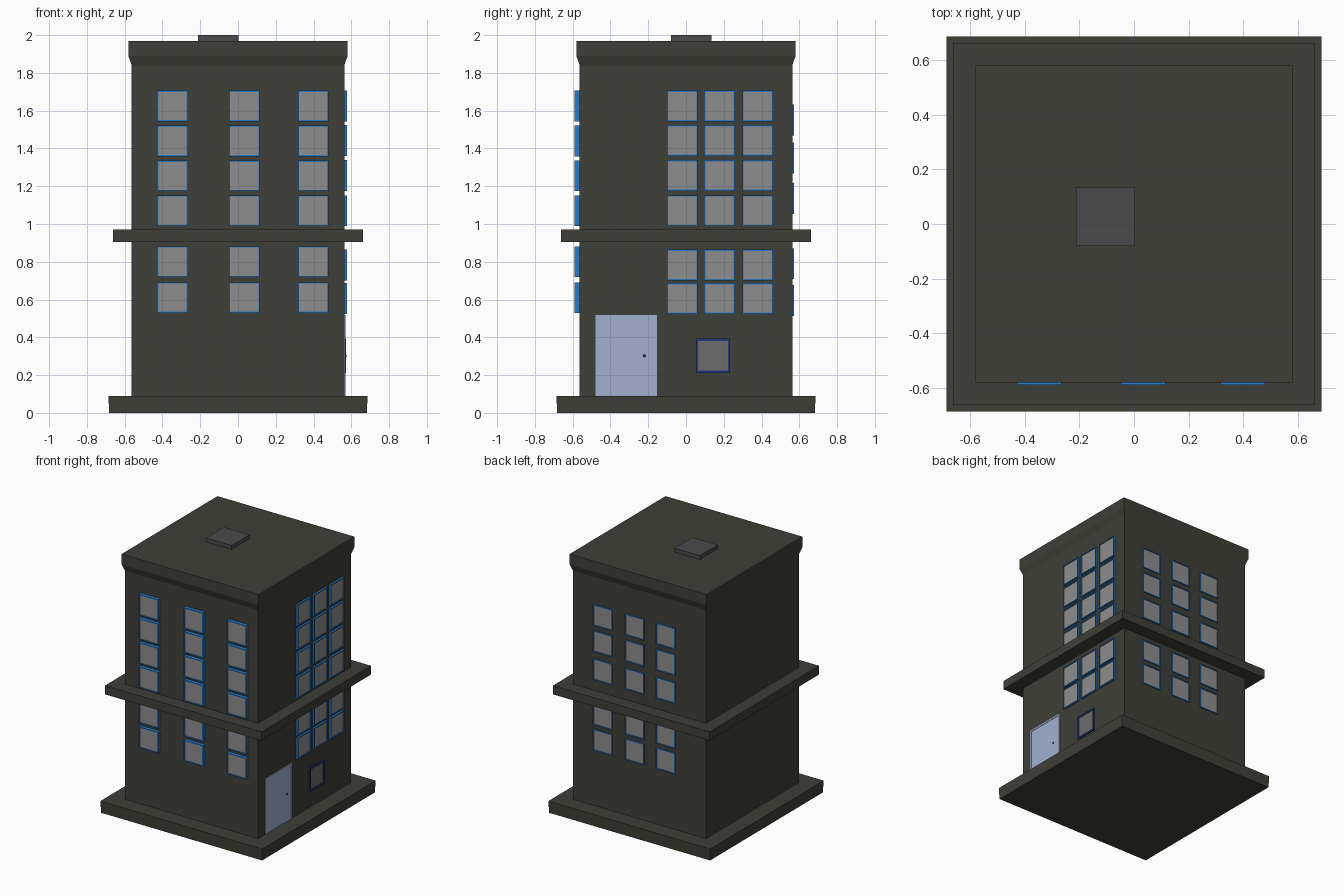
import bpy, bmesh
from math import pi
from mathutils import Matrix, Vector

if "Cube" in bpy.data.objects:
    bpy.data.objects.remove(bpy.data.objects["Cube"])


def mat(name, r, g, b):
    m = bpy.data.materials.new(name)
    m.diffuse_color = (r, g, b, 1)
    m.use_nodes = True
    m.node_tree.nodes["Principled BSDF"].inputs["Base Color"].default_value = m.diffuse_color
    return m


STONE = mat("dark_stone", 0.05, 0.05, 0.04)
HATCH = mat("hatch_grey", 0.07, 0.07, 0.07)
BLUE = mat("blue_frame", 0.025, 0.2, 0.6)
NAVY = mat("navy_frame", 0.016, 0.04, 0.22)
GLASS = mat("pane_grey", 0.27, 0.27, 0.27)
DARK_GLASS = mat("dark_pane", 0.15, 0.15, 0.15)
DOOR = mat("pale_blue", 0.36, 0.44, 0.64)
KNOB = mat("knob_dark", 0.03, 0.03, 0.05)

# Wall frames: local x runs along the wall, local -y points outwards
FRONT, RIGHT, BACK = (Matrix.Rotation(a, 4, 'Z') for a in (0, pi / 2, pi))


def finish(name, bm, mats, xf=Matrix()):
    bm.transform(xf)
    bmesh.ops.recalc_face_normals(bm, faces=bm.faces)
    me = bpy.data.meshes.new(name)
    bm.to_mesh(me)
    bm.free()
    for m in mats:
        me.materials.append(m)
    ob = bpy.data.objects.new(name, me)
    bpy.context.collection.objects.link(ob)
    return ob


def add_box(bm, lo, hi):
    lo, hi = Vector(lo), Vector(hi)
    m = Matrix.Translation((lo + hi) / 2) @ Matrix.Diagonal((*(hi - lo), 1))
    bmesh.ops.create_cube(bm, size=1, matrix=m)


def box(name, lo, hi, m, xf=Matrix()):
    bm = bmesh.new()
    add_box(bm, lo, hi)
    return finish(name, bm, [m], xf)


def square_tower(name, profile, m):
    """Loft square rings given as (half width, height)."""
    bm = bmesh.new()
    rings = [[bm.verts.new((sx * r, sy * r, z))
              for sx, sy in ((-1, -1), (1, -1), (1, 1), (-1, 1))] for r, z in profile]
    for a, b in zip(rings, rings[1:]):
        for i in range(4):
            j = (i + 1) % 4
            bm.faces.new((a[i], a[j], b[j], b[i]))
    bm.faces.new(rings[0][::-1])
    bm.faces.new(rings[-1])
    return finish(name, bm, [m])


def window(name, wall, u, z, size, out, border, recess, mats):
    """Square frame with a recessed pane, centred at (u, z) on a wall."""
    h = size / 2
    bm = bmesh.new()
    add_box(bm, (u - h, -out, z - h), (u + h, -0.56, z + h))
    bm.normal_update()
    pane = min(bm.faces, key=lambda f: f.calc_center_median().y)
    bmesh.ops.inset_region(bm, faces=[pane], thickness=border)
    # sink the pane behind the frame
    ext = bmesh.ops.extrude_discrete_faces(bm, faces=[pane])["faces"][0]
    bmesh.ops.translate(bm, verts=ext.verts, vec=(0, recess, 0))
    ext.material_index = 1
    return finish(name, bm, mats, wall)


# Main masses
square_tower("building_body", [(0.563, 0.08), (0.563, 1.84), (0.58, 1.89), (0.58, 1.97)], STONE)
square_tower("base_plinth", [(0.682, 0), (0.686, 0.09)], STONE)
square_tower("middle_ledge", [(0.663, 0.905), (0.663, 0.972)], STONE)
box("roof_hatch", (-0.213, -0.08, 1.96), (0.003, 0.136, 2.0), HATCH)

# Window grids: wall, column centres, row centres, outward reach
grids = {
    "front": (FRONT, (-0.347, 0.033, 0.398), (1.625, 1.44, 1.255, 1.07, 0.8, 0.61), 0.589),
    "right": (RIGHT, (-0.02, 0.178, 0.38), (1.625, 1.442, 1.257, 1.07, 0.783, 0.605), 0.578),
    "back": (BACK, (-0.31, -0.04, 0.225), (1.55, 1.35, 1.135, 0.79, 0.595), 0.571),
}
for side, (wall, cols, rows, out) in grids.items():
    for r, z in enumerate(rows):
        for c, u in enumerate(cols):
            window(f"{side}_window_{r + 1}_{c + 1}", wall, u, z, 0.163, out,
                   0.01, 0.006, [BLUE, GLASS])

# Small ground floor window
window("small_window", RIGHT, 0.143, 0.302, 0.182, 0.572, 0.018, 0.006, [NAVY, DARK_GLASS])

# Door: two jambs and a head, the leaf and a knob
bm = bmesh.new()
add_box(bm, (-0.48, -0.57, 0.09), (-0.465, -0.56, 0.517))
add_box(bm, (-0.168, -0.57, 0.09), (-0.153, -0.56, 0.517))
add_box(bm, (-0.465, -0.57, 0.502), (-0.168, -0.56, 0.517))
finish("door_frame", bm, [DOOR], RIGHT)
box("door_leaf", (-0.465, -0.567, 0.09), (-0.168, -0.56, 0.502), DOOR, RIGHT)
bm = bmesh.new()
bmesh.ops.create_uvsphere(bm, u_segments=12, v_segments=8, radius=0.007,
                          matrix=Matrix.Translation((-0.22, -0.569, 0.302)))
for f in bm.faces:
    f.smooth = True
finish("door_knob", bm, [KNOB], RIGHT)
